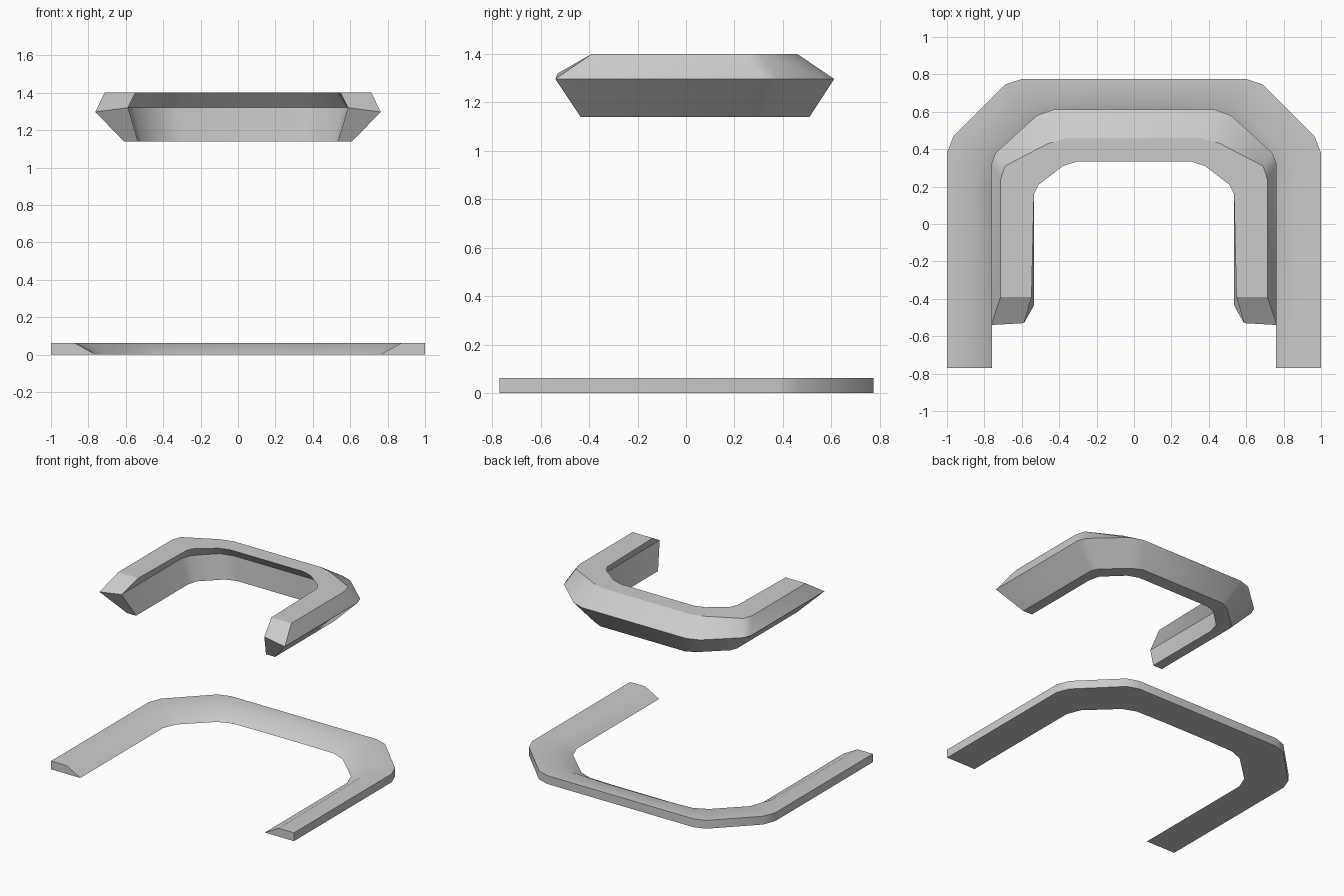
import bpy, bmesh, math

if "Cube" in bpy.data.objects:
    bpy.data.objects.remove(bpy.data.objects["Cube"])


def loft_u(name, rails, caps):
    """Skin a U-shaped bar from rails (z, right-half plan points), mirrored in x."""
    loops = [[(x, y, z) for x, y in pts] + [(-x, y, z) for x, y in reversed(pts)]
             for z, pts in rails]
    bm = bmesh.new()
    grid = [[bm.verts.new(p) for p in loop] for loop in loops]
    n, m = len(grid), len(grid[0])
    for i in range(n):
        a, b = grid[i], grid[(i + 1) % n]
        for j in range(m - 1):
            bm.faces.new((a[j], a[j + 1], b[j + 1], b[j]))
    for end in (0, m - 1):
        for cap in caps:
            bm.faces.new([grid[k][end] for k in cap])
    bmesh.ops.recalc_face_normals(bm, faces=bm.faces)
    mesh = bpy.data.meshes.new(name)
    bm.to_mesh(mesh)
    bm.free()
    obj = bpy.data.objects.new(name, mesh)
    bpy.context.collection.objects.link(obj)
    bpy.ops.object.select_all(action='DESELECT')
    obj.select_set(True)
    bpy.context.view_layer.objects.active = obj
    bpy.ops.object.shade_smooth_by_angle(angle=math.radians(30))
    return obj


# Thin lower frame: vertical outside, bevelled inside
outer = [(1, -.77), (1, .38), (.965, .47), (.69, .745), (.6, .775)]
inner_top = [(.875, -.77), (.86, .22), (.80, .39), (.60, .585), (.50, .635), (.2, .65)]
inner_bottom = [(.76, -.77), (.76, .20), (.72, .30), (.52, .49), (.42, .53), (.2, .535)]
outer.append((.2, .775))
loft_u("lower_frame",
       [(0, outer), (.062, outer), (.062, inner_top), (0, inner_bottom)],
       [(0, 1, 2, 3)])

# Floating upper collar: keel outside, shallow groove inside, pointed ends
top_outer = [(.713, -.39), (.713, .24), (.69, .31), (.46, .43), (.36, .46)]
mid_outer = [(.763, -.54), (.763, .32), (.74, .38), (.52, .58), (.43, .612)]
low_outer = [(.61, -.435), (.61, .27), (.59, .32), (.42, .475), (.35, .51)]
low_inner = [(.535, -.435), (.535, .17), (.515, .25), (.38, .38), (.30, .41)]
mid_inner = [(.588, -.53), (.588, .17), (.56, .25), (.42, .385), (.32, .41)]
top_inner = [(.548, -.39), (.535, .16), (.51, .21), (.38, .31), (.30, .335)]
loft_u("upper_collar",
       [(1.4, top_outer), (1.297, mid_outer), (1.14, low_outer),
        (1.14, low_inner), (1.32, mid_inner), (1.4, top_inner)],
       [(0, 1, 4, 5), (1, 2, 3, 4)])
